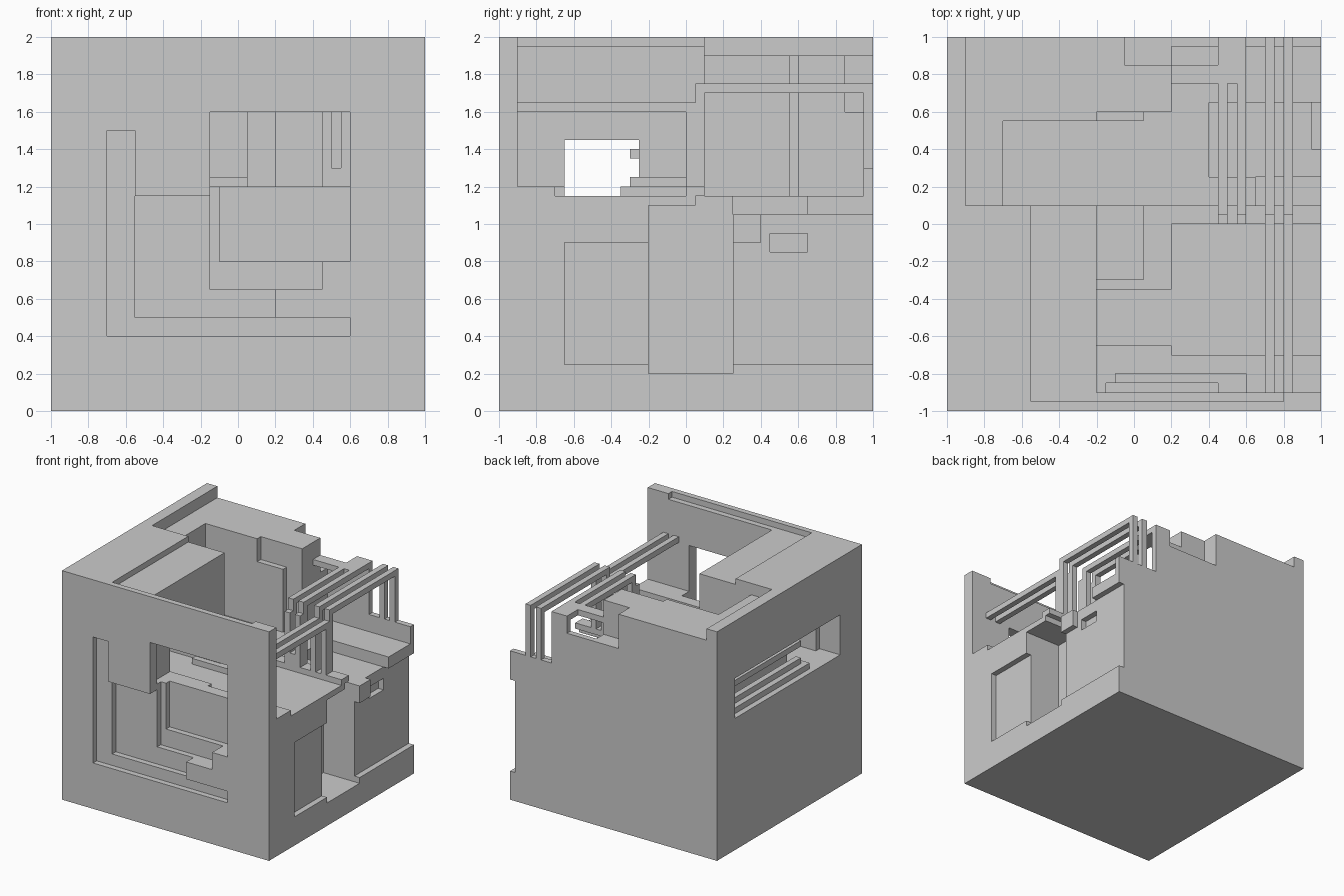
import bpy, bmesh

if "Cube" in bpy.data.objects:
    bpy.data.objects.remove(bpy.data.objects["Cube"])

OUT, TOP = 1.2, 2.2   # cutters overshoot the cube by this much


def box(name, x0, x1, y0, y1, z0, z1):
    """Axis-aligned box given by its limits."""
    bm = bmesh.new()
    bmesh.ops.create_cube(bm, size=1)
    for v in bm.verts:
        v.co = (x0 if v.co.x < 0 else x1, y0 if v.co.y < 0 else y1, z0 if v.co.z < 0 else z1)
    me = bpy.data.meshes.new(name)
    bm.to_mesh(me)
    bm.free()
    ob = bpy.data.objects.new(name, me)
    bpy.context.collection.objects.link(ob)
    return ob


def slab(name, profile, x0, x1):
    """Side profile (y, z) extruded along x."""
    bm = bmesh.new()
    face = bm.faces.new([bm.verts.new((x0, y, z)) for y, z in profile])
    ext = bmesh.ops.extrude_face_region(bm, geom=[face])
    moved = [g for g in ext["geom"] if isinstance(g, bmesh.types.BMVert)]
    bmesh.ops.translate(bm, verts=moved, vec=(x1 - x0, 0, 0))
    bmesh.ops.recalc_face_normals(bm, faces=bm.faces)
    me = bpy.data.meshes.new(name)
    bm.to_mesh(me)
    bm.free()
    ob = bpy.data.objects.new(name, me)
    bpy.context.collection.objects.link(ob)
    return ob


body = box("carved_cube", -1, 1, -1, 1, 0, 2)

cuts = [
    # top: shallow steps
    (-.9, OUT, .1, OUT, 1.9, TOP),
    (-.55, .8, -.95, .15, 1.95, TOP),
    # main front courtyard and its sunken floor
    (-.2, OUT, -.9, .1, 1.2, TOP),
    (.2, OUT, -.7, 0, 1.15, 1.3),
    (-.2, .25, -.65, -.35, 1.15, 1.3),
    # rear courtyard with stepped back wall
    (-.7, .05, .1, .55, 1.15, TOP),
    (-.2, .2, .1, .6, 1.7, TOP),
    (.05, .2, .1, .6, 1.15, TOP),
    (.2, OUT, .1, .75, 1.15, TOP),
    (.2, OUT, .7, .95, 1.15, 1.7),
    (.2, OUT, .7, .85, 1.75, TOP),
    (.45, OUT, .8, OUT, 1.75, TOP),
    (.6, OUT, .7, .95, 1.15, TOP),
    (.6, OUT, .9, OUT, 1.3, TOP),
    (-.05, .45, .85, OUT, 1.6, TOP),
    # right side: panel, doorway, wide recess, sunken tray, slot
    (.95, OUT, -.65, -.2, .25, .9),
    (.65, OUT, -.2, .25, .2, 1.1),
    (.65, OUT, .05, .25, 1.0, 1.15),
    (.95, OUT, .25, OUT, .25, 1.05),
    (.4, OUT, .25, .65, 1.05, 1.3),
    (.9, .97, .45, .65, .85, .95),
    # left side: long window and the tunnel behind it
    (-OUT, -.8, -.7, .75, 1.15, 1.5),
    (-.85, -.2, -.65, -.25, 1.15, 1.45),
    (-.25, -.1, -.65, -.25, 1.2, 1.45),
    # front: window through the wall and stepped relief below it
    (-.15, .6, -OUT, -.85, 1.2, 1.6),
    (-.7, -.55, -OUT, -.95, .4, 1.5),
    (-.7, .6, -OUT, -.95, .4, .5),
    (-.55, .2, -OUT, -.9, .5, 1.15),
    (-.15, .45, -OUT, -.85, .65, 1.3),
    (-.1, .6, -OUT, -.8, .8, 1.3),
]
cutters = []
for i, c in enumerate(cuts):
    cutter = box(f"cutter_{i}", *c)
    cutter.hide_render = True
    mod = body.modifiers.new(f"cut_{i}", 'BOOLEAN')
    mod.operation, mod.solver, mod.object = 'DIFFERENCE', 'EXACT', cutter
    cutters.append(cutter)

# bake the cuts and drop the cutters
deps = bpy.context.evaluated_depsgraph_get()
baked = bpy.data.meshes.new_from_object(body.evaluated_get(deps))
body.modifiers.clear()
body.data = baked
for c in cutters:
    bpy.data.objects.remove(c, do_unlink=True)

# long rails spanning front wall to back wall
long_rail = [(-.9, 1.6), (0, 1.6), (0, 1.2), (.1, 1.2), (.1, 1.7), (.95, 1.7), (.95, 1.3),
             (1, 1.3), (1, 1.75), (.05, 1.75), (.05, 1.65), (-.9, 1.65)]
short_rail = [(0, 1.2), (.1, 1.2), (.1, 1.7), (.75, 1.7), (.75, 1.75),
              (.05, 1.75), (.05, 1.65), (0, 1.65)]
for i, x in enumerate((.7, .8)):
    slab(f"long_rail_{i}", long_rail, x, x + .05)
for i, x in enumerate((.45, .55)):
    slab(f"short_rail_{i}", short_rail, x, x + .05)
box("rail_sill", .5, .55, 0, .1, 1.2, 1.3)

# courtyard shelf and right-hand lug
box("inner_shelf", -.2, .05, -.3, .1, 1.2, 1.25)
box("side_lug", .95, 1, .25, .4, .9, 1.05)

# horizontal bars in the left window
for i, (y0, z0) in enumerate(((-.35, 1.15), (-.3, 1.2), (-.3, 1.35))):
    box(f"window_bar_{i}", -.95 + .05 * (i > 0), -.85, y0, .75, z0, z0 + .05)
